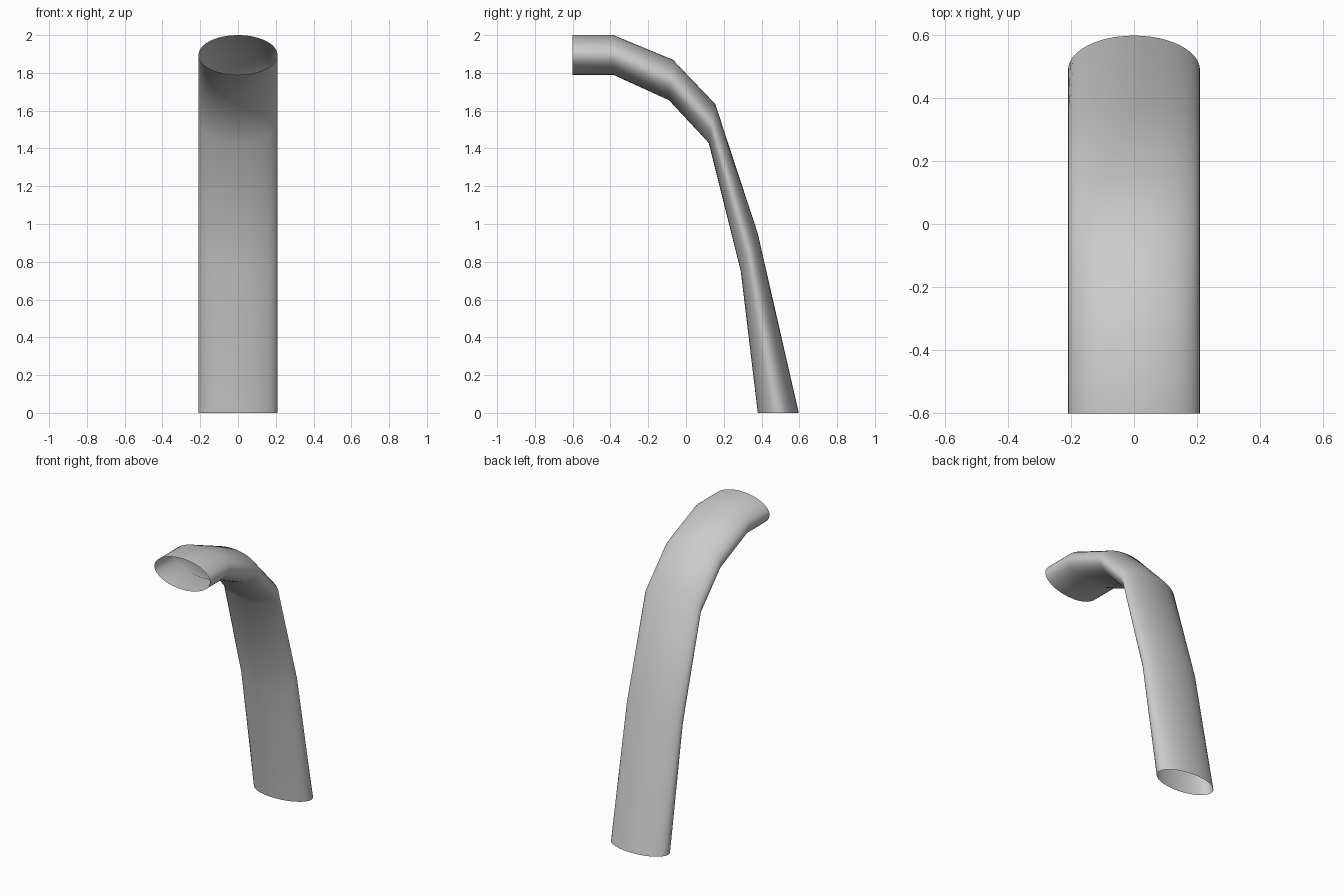
import bpy, bmesh
from math import sin, cos, tau

if "Cube" in bpy.data.objects:
    bpy.data.objects.remove(bpy.data.objects["Cube"])

SIDES = 48
HALF_WIDTH = 0.209

# Side profile: (outer y, outer z, inner y, inner z) of each elliptical ring
RINGS = [
    (-0.60, 2.00, -0.60, 1.79),
    (-0.385, 2.00, -0.385, 1.79),
    (-0.07, 1.87, -0.09, 1.655),
    (0.155, 1.635, 0.12, 1.43),
    (0.38, 0.95, 0.29, 0.75),
    (0.597, 0.0, 0.38, 0.0),
]

# Open bent tube, skinned ring to ring
bm = bmesh.new()
loops = []
for oy, oz, iy, iz in RINGS:
    cy, cz = (oy + iy) / 2, (oz + iz) / 2
    hy, hz = (oy - iy) / 2, (oz - iz) / 2
    loops.append([bm.verts.new((HALF_WIDTH * sin(tau * i / SIDES),
                                cy + hy * cos(tau * i / SIDES),
                                cz + hz * cos(tau * i / SIDES)))
                  for i in range(SIDES)])
for a, b in zip(loops, loops[1:]):
    for i in range(SIDES):
        j = (i + 1) % SIDES
        # wound so the normals face outward
        bm.faces.new((a[i], a[j], b[j], b[i]))
for f in bm.faces:
    f.smooth = True
bm.normal_update()
mid = bm.faces[:]
if mid[0].normal.z < 0:
    bmesh.ops.reverse_faces(bm, faces=mid)

mesh = bpy.data.meshes.new("bent_tube")
bm.to_mesh(mesh)
bm.free()
tube = bpy.data.objects.new("bent_tube", mesh)
bpy.context.collection.objects.link(tube)
